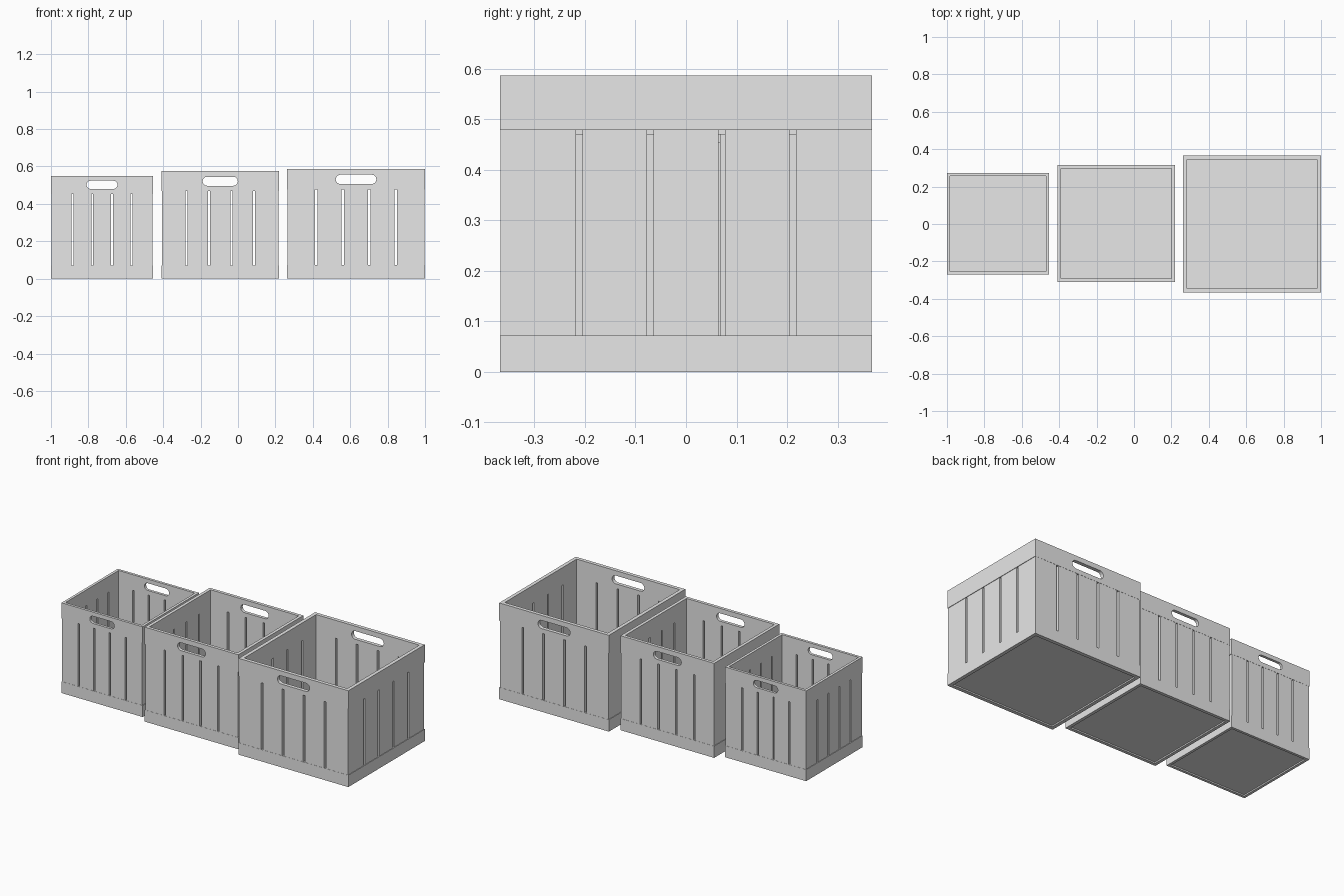
import bpy
import bmesh
from mathutils import Matrix

if "Cube" in bpy.data.objects:
    bpy.data.objects.remove(bpy.data.objects["Cube"])

grey = bpy.data.materials.new("light_grey")
grey.use_nodes = True
colour = (0.8, 0.8, 0.8, 1)
grey.diffuse_color = colour
grey.node_tree.nodes["Principled BSDF"].inputs["Base Color"].default_value = colour


def finish(name, bm):
    bmesh.ops.recalc_face_normals(bm, faces=bm.faces)
    mesh = bpy.data.meshes.new(name)
    bm.to_mesh(mesh)
    bm.free()
    mesh.materials.append(grey)
    obj = bpy.data.objects.new(name, mesh)
    bpy.context.collection.objects.link(obj)
    return obj


def add_box(bm, x0, x1, y0, y1, z0, z1):
    place = Matrix.Translation(((x0 + x1) / 2, (y0 + y1) / 2, (z0 + z1) / 2))
    size = Matrix.Diagonal((x1 - x0, y1 - y0, z1 - z0, 1))
    bmesh.ops.create_cube(bm, size=1, matrix=place @ size)


def frame(name, cx, cy, w, d, t, z0, z1):
    """Closed rectangular band with wall thickness t."""
    bm = bmesh.new()
    loops = []
    for inset, z in ((0, z0), (0, z1), (t, z1), (t, z0)):
        hx, hy = w / 2 - inset, d / 2 - inset
        loops.append([bm.verts.new((cx + sx * hx, cy + sy * hy, z))
                      for sx, sy in ((-1, -1), (1, -1), (1, 1), (-1, 1))])
    for k in range(4):
        a, b = loops[k], loops[(k + 1) % 4]
        for i in range(4):
            j = (i + 1) % 4
            bm.faces.new((a[i], a[j], b[j], b[i]))
    return finish(name, bm)


def cut_handles(band, cx, cy, length, height, z, depth):
    """Cut a round-ended grip through the front and back walls."""
    curve = bpy.data.curves.new("grip_cutter", "CURVE")
    curve.dimensions = "2D"
    curve.fill_mode = "BOTH"
    curve.extrude = depth
    r, k = height / 2, 0.5523 * height / 2
    s = length / 2 - r
    spline = curve.splines.new("BEZIER")
    spline.use_cyclic_u = True
    spline.resolution_u = 6
    # point, then handle offsets along the outline
    outline = [((s, -r), (-k, 0), (k, 0)), ((s + r, 0), (0, -k), (0, k)),
               ((s, r), (k, 0), (-k, 0)), ((-s, r), (k, 0), (-k, 0)),
               ((-s - r, 0), (0, k), (0, -k)), ((-s, -r), (-k, 0), (k, 0))]
    spline.bezier_points.add(len(outline) - 1)
    for p, (co, left, right) in zip(spline.bezier_points, outline):
        p.handle_left_type = p.handle_right_type = "FREE"
        p.co = (*co, 0)
        p.handle_left = (co[0] + left[0], co[1] + left[1], 0)
        p.handle_right = (co[0] + right[0], co[1] + right[1], 0)
    helper = bpy.data.objects.new("grip_helper", curve)
    bpy.context.collection.objects.link(helper)
    deps = bpy.context.evaluated_depsgraph_get()
    mesh = bpy.data.meshes.new_from_object(helper.evaluated_get(deps))
    bpy.data.objects.remove(helper)
    bm = bmesh.new()
    bm.from_mesh(mesh)
    bmesh.ops.remove_doubles(bm, verts=bm.verts, dist=0.0001)
    bmesh.ops.transform(bm, verts=bm.verts,
                        matrix=Matrix.Translation((cx, cy, z)) @ Matrix.Rotation(1.570796, 4, "X"))
    cutter = finish("grip_cutter", bm)
    cutter.hide_render = True
    mod = band.modifiers.new("grip", "BOOLEAN")
    mod.operation = "DIFFERENCE"
    mod.solver = "EXACT"
    mod.object = cutter
    bpy.context.view_layer.objects.active = band
    bpy.ops.object.modifier_apply(modifier=mod.name)
    bpy.data.objects.remove(cutter)


def spans(half, pitch, gap):
    """Five slat intervals separated by four even gaps."""
    centres = [(i - 1.5) * pitch for i in range(4)]
    starts = [-half] + [c + gap / 2 for c in centres]
    ends = [c - gap / 2 for c in centres] + [half]
    return list(zip(starts, ends))


def crate(label, cx, cy, w, d, h, t, low, high, pitch, gap, grip):
    # Solid bands at the bottom and top
    frame(label + "_bottom_band", cx, cy, w, d, t, 0, low)
    top = frame(label + "_top_band", cx, cy, w, d, t, high, h)
    cut_handles(top, cx, cy, *grip, d)

    # Floor panel, set up a little from the lower edge
    bm = bmesh.new()
    add_box(bm, cx - w / 2 + t, cx + w / 2 - t, cy - d / 2 + t, cy + d / 2 - t, 0.008, 0.008 + t)
    finish(label + "_floor", bm)

    # Upright slats on the four walls
    front, back, left, right = (bmesh.new() for _ in range(4))
    for a, b in spans(w / 2 - 0.003, pitch, gap):
        for bm, s in ((front, -1), (back, 1)):
            ys = sorted((cy + s * (d / 2 - 0.001), cy + s * (d / 2 - t)))
            add_box(bm, cx + a, cx + b, *ys, low, high)
    for a, b in spans(d / 2 - t, pitch, gap):
        for bm, s in ((left, 1), (right, -1)):
            xs = sorted((cx + s * (w / 2 - 0.003), cx + s * (w / 2 - t)))
            add_box(bm, *xs, cy + a, cy + b, low, high)
    for side, bm in (("front", front), ("back", back), ("left", left), ("right", right)):
        finish(f"{label}_{side}_slats", bm)


# grip = length, height, centre height
crate("small_crate", -0.727, 0.002, 0.546, 0.542, 0.549, 0.016, 0.07, 0.453, 0.105, 0.01, (0.165, 0.044, 0.502))
crate("medium_crate", -0.095, 0.002, 0.63, 0.626, 0.575, 0.019, 0.071, 0.47, 0.12, 0.011, (0.188, 0.048, 0.521))
crate("large_crate", 0.631, 0, 0.738, 0.735, 0.586, 0.022, 0.072, 0.478, 0.141, 0.013, (0.217, 0.05, 0.531))
